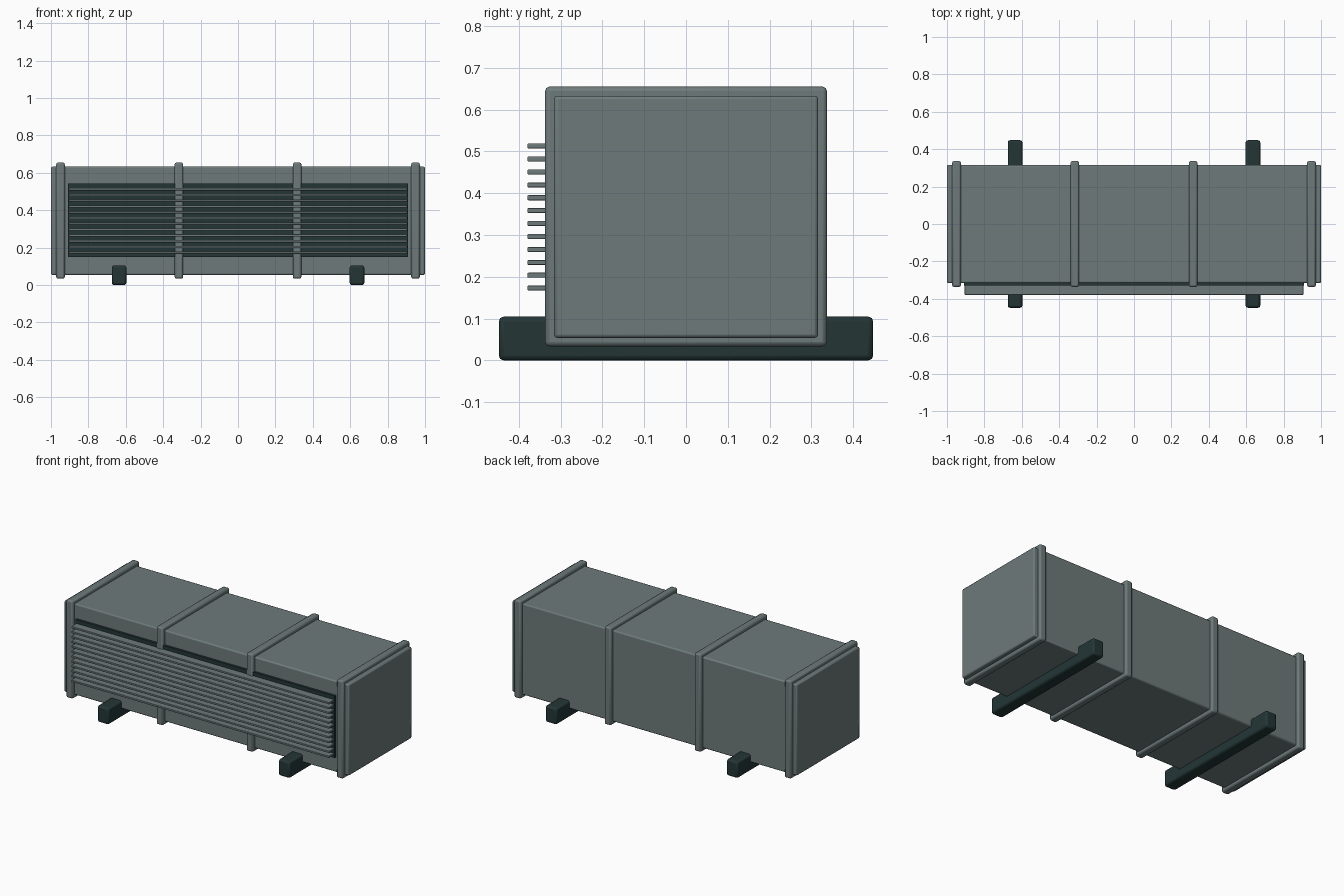
import bpy

if "Cube" in bpy.data.objects:
    bpy.data.objects.remove(bpy.data.objects["Cube"])


def material(name, rgb):
    m = bpy.data.materials.new(name)
    m.diffuse_color = (*rgb, 1.0)
    m.use_nodes = True
    m.node_tree.nodes["Principled BSDF"].inputs["Base Color"].default_value = m.diffuse_color
    return m


GREY = material("grey_metal", (0.155, 0.195, 0.197))
DARK = material("dark_metal", (0.017, 0.036, 0.036))


def box(name, lo, hi, mat, bevel=0.0, segments=2):
    """Axis-aligned box from two corners, with optional rounded edges."""
    centre = [(a + b) / 2 for a, b in zip(lo, hi)]
    bpy.ops.mesh.primitive_cube_add(size=1, location=centre)
    ob = bpy.context.object
    ob.name = name
    ob.scale = [b - a for a, b in zip(lo, hi)]
    bpy.ops.object.transform_apply(location=False, rotation=False, scale=True)
    ob.data.materials.append(mat)
    if bevel:
        mod = ob.modifiers.new("rounded_edges", "BEVEL")
        mod.width = bevel
        mod.segments = segments
        bpy.ops.object.shade_smooth_by_angle(angle=0.6)
    return ob


# Main housing
box("housing", (-1, -0.316, 0.054), (1, 0.316, 0.633), GREY, 0.008)

# Raised bands wrapped around the housing
for i, x in enumerate((-0.949, -0.316, 0.316, 0.949)):
    box(f"band_{i + 1}", (x - 0.023, -0.337, 0.034), (x + 0.023, 0.337, 0.655), GREY, 0.01)

# Dark vent panel on the front
box("vent_panel", (-0.91, -0.33, 0.15), (0.91, -0.30, 0.543), DARK)

# Horizontal vent slats
for i in range(12):
    z = 0.173 + i * 0.0309
    box(f"vent_slat_{i + 1}", (-0.905, -0.379, z - 0.006), (0.905, -0.325, z + 0.006), GREY, 0.002)

# Skids under the housing
for side, x in (("left", -0.636), ("right", 0.636)):
    box(f"skid_{side}", (x - 0.039, -0.448, 0), (x + 0.039, 0.448, 0.105), DARK, 0.012)
